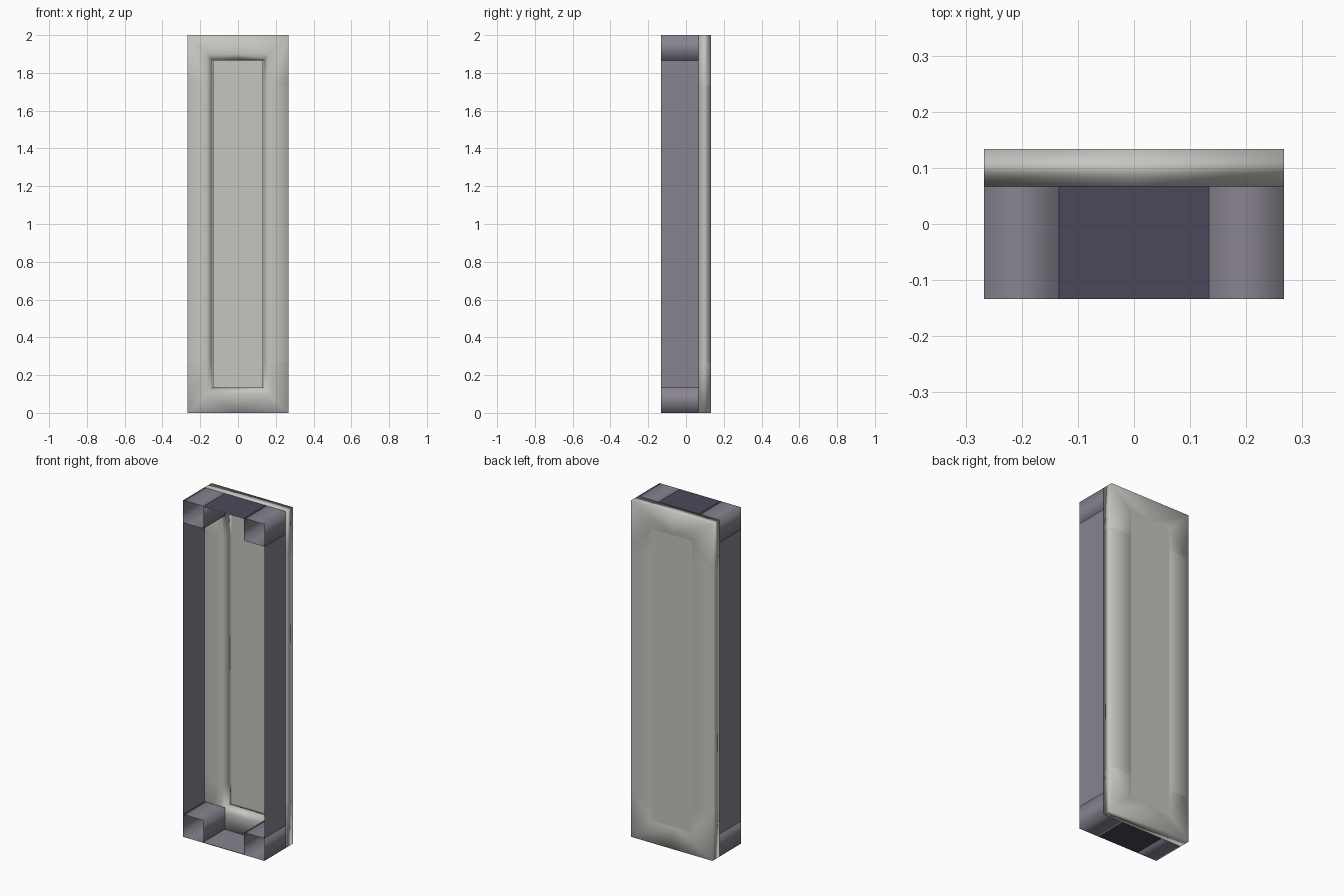
import bpy
import bmesh

cube = bpy.data.objects.get("Cube")
if cube:
    bpy.data.objects.remove(cube, do_unlink=True)

W = 0.267        # half width
H = 2.0          # height
U = 0.1333       # module size
FRONT, SEAM, BACK = -0.1333, 0.0667, 0.1333


def material(name, color):
    m = bpy.data.materials.new(name)
    m.use_nodes = True
    m.diffuse_color = (*color, 1)
    m.node_tree.nodes["Principled BSDF"].inputs["Base Color"].default_value = (*color, 1)
    return m


pale = material("pale grey", (0.56, 0.56, 0.53))
purple = material("purple grey", (0.25, 0.23, 0.28))
navy = material("dark navy", (0.068, 0.066, 0.10))


def make(name, verts, faces, mat, smooth=False, recalc=False):
    me = bpy.data.meshes.new(name)
    bm = bmesh.new()
    vs = [bm.verts.new(v) for v in verts]
    for f in faces:
        bm.faces.new([vs[i] for i in f]).smooth = smooth
    if recalc:
        bmesh.ops.recalc_face_normals(bm, faces=bm.faces[:])
    bm.to_mesh(me)
    bm.free()
    me.materials.append(mat)
    ob = bpy.data.objects.new(name, me)
    bpy.context.scene.collection.objects.link(ob)
    return ob


def loft(name, rings, mat):
    """Join closed rings of points into an open-ended tube."""
    n = len(rings[0])
    verts = [p for r in rings for p in r]
    faces = [(k * n + i, k * n + (i + 1) % n, (k + 1) * n + (i + 1) % n, (k + 1) * n + i)
             for k in range(len(rings) - 1) for i in range(n)]
    return make(name, verts, faces, mat, smooth=True, recalc=True)


# Moulding section: (distance inward from the outer edge, y)
section = [(0, SEAM), (0.10, SEAM), (0.122, 0.078), (U, 0.10), (U, BACK), (0, BACK)]


def moulding(name, stations, sx, sz):
    """Sweep the section through stations (x, z, inward x, inward z)."""
    rings = []
    for x, z, dx, dz in stations:
        ring = []
        for d, y in section:
            zz = z + d * dz
            ring.append((sx * (x + d * dx), y, zz if sz > 0 else H - zz))
        rings.append(ring)
    ob = loft(name, rings, pale)
    ob.modifiers.new("weighted normals", 'WEIGHTED_NORMAL')


corner_path = [(0, H, 0, -1), (W, H, -1, -1), (W, H - 2 * U, -1, 0)]
edge_path = [(W, H - 2 * U, -1, 0), (W, 2 * U, -1, 0)]

for sx, side in ((1, "left"), (-1, "right")):
    # Straight back moulding
    moulding(f"back_edge_{side}", edge_path, sx, 1)

    # Flat side wall
    x = sx * W
    quad = [(x, FRONT, U), (x, SEAM, U), (x, SEAM, H - U), (x, FRONT, H - U)]
    make(f"side_wall_{side}", quad if sx > 0 else quad[::-1], [(0, 1, 2, 3)], purple)

    for sz, level in ((1, "top"), (-1, "bottom")):
        # L-shaped back corner moulding
        moulding(f"back_corner_{level}_{side}", corner_path, sx, sz)

        # Open square tube in the corner
        z0 = H - U if sz > 0 else 0
        loop = [(sx * (W - U), z0), (x, z0), (x, z0 + U), (sx * (W - U), z0 + U)]
        loft(f"corner_tube_{level}_{side}",
             [[(px, y, pz) for px, pz in loop] for y in (FRONT, SEAM)], purple)


def flat_plate(name, z, up, mat):
    r = W - U
    quad = [(-r, FRONT, z), (r, FRONT, z), (r, SEAM, z), (-r, SEAM, z)]
    make(name, quad if up else quad[::-1], [(0, 1, 2, 3)], mat)


# Top and bottom plates: dark outside, lighter inside
flat_plate("top_plate", H, True, navy)
flat_plate("top_lining", H - 0.004, False, purple)
flat_plate("bottom_plate", 0, False, navy)
flat_plate("bottom_lining", 0.004, True, purple)

# Central back panel
make("back_panel",
     [(U, BACK, U), (-U, BACK, U), (-U, BACK, H - U), (U, BACK, H - U)],
     [(0, 1, 2, 3)], pale)
